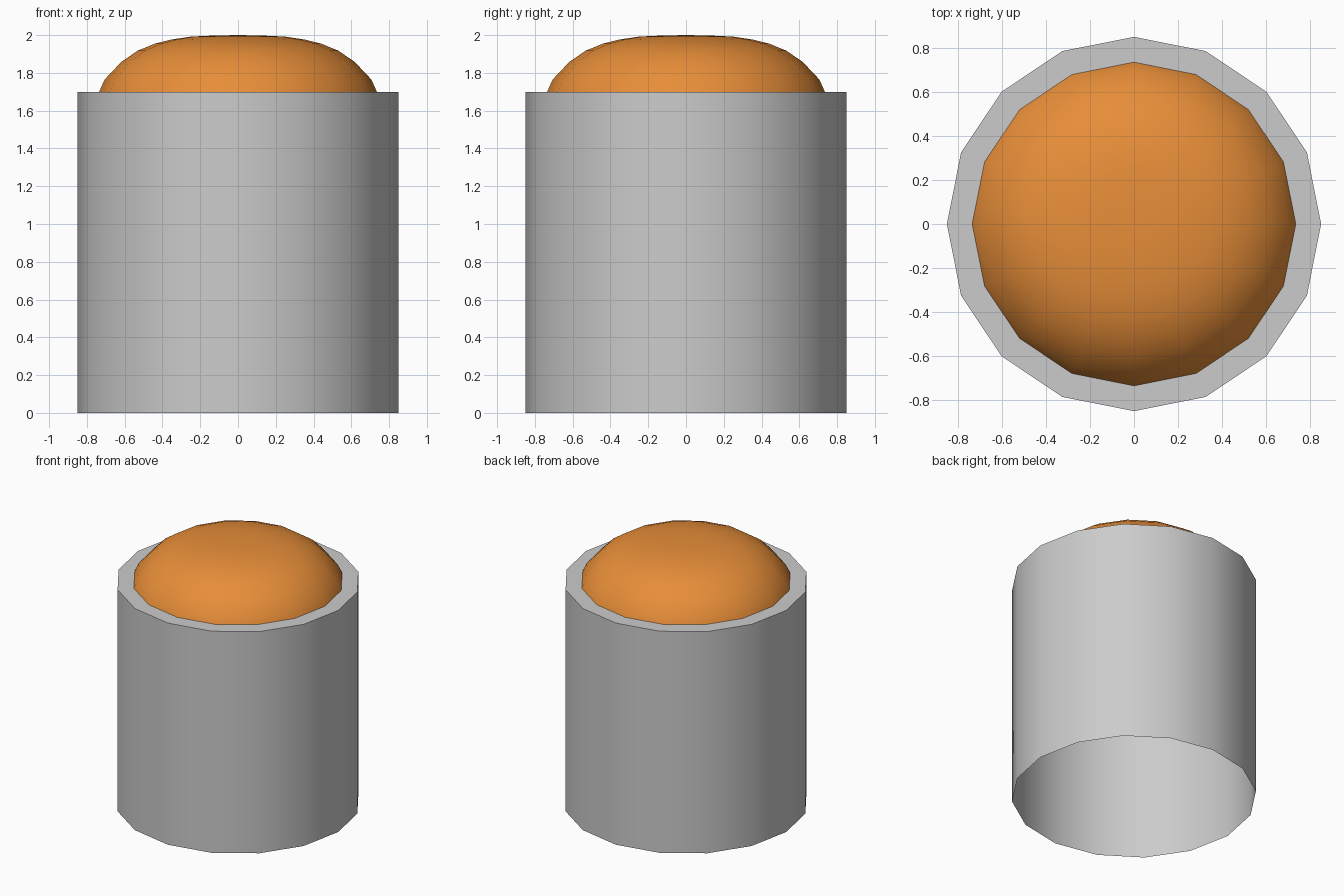
import bpy, bmesh, math

if "Cube" in bpy.data.objects:
    bpy.data.objects.remove(bpy.data.objects["Cube"])

SIDES = 16


def lathe(name, profile, angle):
    """Revolve (radius, z) points; a zero radius closes at a pole."""
    bm = bmesh.new()
    rings = []
    for r, z in profile:
        if r == 0:
            rings.append([bm.verts.new((0, 0, z))] * SIDES)
        else:
            rings.append([bm.verts.new((r * math.cos(2 * math.pi * i / SIDES),
                                        r * math.sin(2 * math.pi * i / SIDES), z))
                          for i in range(SIDES)])
    for a, b in zip(rings, rings[1:]):
        for i in range(SIDES):
            j = (i + 1) % SIDES
            quad = [a[i], a[j], b[j], b[i]]
            bm.faces.new(list(dict.fromkeys(quad)))
    mesh = bpy.data.meshes.new(name)
    bm.to_mesh(mesh)
    bm.free()
    obj = bpy.data.objects.new(name, mesh)
    bpy.context.collection.objects.link(obj)
    bpy.ops.object.select_all(action='DESELECT')
    obj.select_set(True)
    bpy.context.view_layer.objects.active = obj
    bpy.ops.object.shade_smooth_by_angle(angle=math.radians(angle))
    return obj


# Open-bottomed wall with a flat rim
lathe("housing", [(0.85, 0), (0.85, 1.7), (0.735, 1.7)], 40)

# Domed push button inside the rim
button = lathe("button_dome", [(0.735, 1.7), (0.706, 1.765), (0.616, 1.86),
                               (0.53, 1.918), (0.44, 1.955), (0.35, 1.977),
                               (0.25, 1.992), (0.125, 1.998), (0, 2.0)], 60)
orange = bpy.data.materials.new("orange")
orange.diffuse_color = (0.8, 0.27, 0.04, 1)
orange.use_nodes = True
orange.node_tree.nodes["Principled BSDF"].inputs["Base Color"].default_value = orange.diffuse_color
button.data.materials.append(orange)
